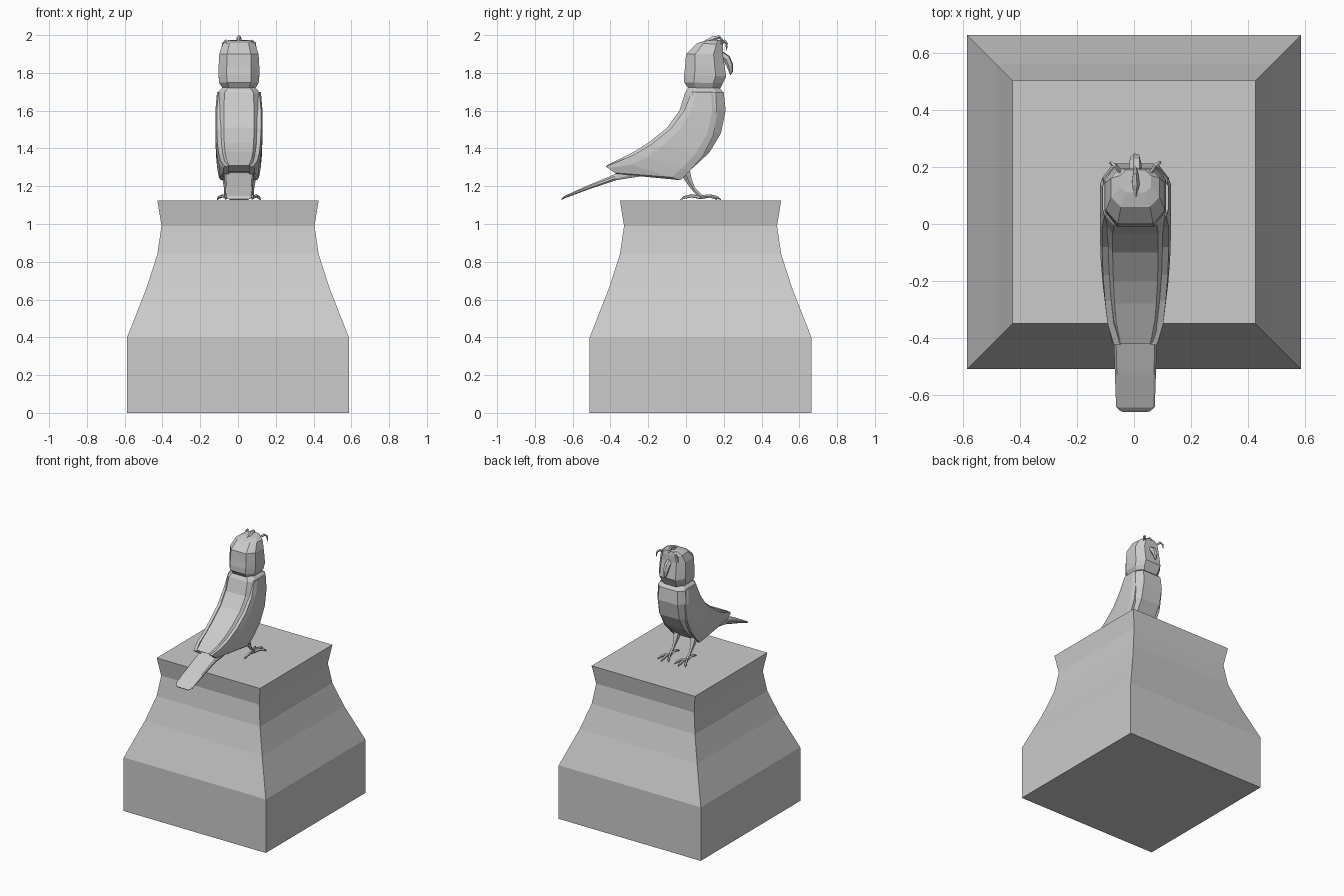
import bpy, bmesh, math
from mathutils import Vector

cube = bpy.data.objects.get("Cube")
if cube:
    bpy.data.objects.remove(cube, do_unlink=True)

stone = bpy.data.materials.new("plain grey")
stone.use_nodes = True
GREY = (0.6, 0.6, 0.6, 1)
stone.diffuse_color = GREY
stone.node_tree.nodes["Principled BSDF"].inputs["Base Color"].default_value = GREY
CX = 0.005  # bird centre line


def loft(name, rings):
    """Skin a list of equal rings of points and cap both ends."""
    bm = bmesh.new()
    loops = [[bm.verts.new(p) for p in ring] for ring in rings]
    n = len(loops[0])
    for a, b in zip(loops, loops[1:]):
        for i in range(n):
            j = (i + 1) % n
            bm.faces.new((a[i], a[j], b[j], b[i]))
    bm.faces.new(loops[0][::-1])
    bm.faces.new(loops[-1])
    bmesh.ops.recalc_face_normals(bm, faces=bm.faces)
    mesh = bpy.data.meshes.new(name)
    bm.to_mesh(mesh)
    bm.free()
    mesh.materials.append(stone)
    obj = bpy.data.objects.new(name, mesh)
    bpy.context.collection.objects.link(obj)
    return obj


def section(back, front, half, flat=0.68, cut=0.2):
    """Chamfered ring between a back and a front (y, z) point."""
    b, f = Vector((CX, *back)), Vector((CX, *front))
    shape = [(-flat, 0), (flat, 0), (1, cut), (1, 1 - cut),
             (flat, 1), (-flat, 1), (-1, 1 - cut), (-1, cut)]
    return [b.lerp(f, t) + Vector((s * half, 0, 0)) for s, t in shape]


def tube(name, points, radii, sides=5):
    """Tapered tube along a path."""
    pts = [Vector(p) for p in points]
    rings = []
    for i, (p, r) in enumerate(zip(pts, radii)):
        d = (pts[min(i + 1, len(pts) - 1)] - pts[max(i - 1, 0)]).normalized()
        u = d.cross(Vector((0.9, 0.1, 0.3))).normalized()
        v = d.cross(u)
        angles = [math.tau * k / sides for k in range(sides)]
        rings.append([p + r * (math.cos(a) * u + math.sin(a) * v) for a in angles])
    return loft(name, rings)


# Pedestal: square rings following a profile of half width and height
profile = [(0.587, 0), (0.587, 0.4), (0.485, 0.66), (0.427, 0.84),
           (0.405, 0.99), (0.427, 1.125)]
corners = [(-1, -1), (1, -1), (1, 1), (-1, 1)]
loft("pedestal", [[(h * x, 0.077 + h * y, z) for x, y in corners] for h, z in profile])

# Body, from the neck to the rump
loft("body", [section(*s) for s in [
    ((0.015, 1.725), (0.175, 1.72), 0.085),
    ((-0.005, 1.695), (0.2, 1.695), 0.112),
    ((-0.035, 1.6), (0.21, 1.6), 0.118),
    ((-0.1, 1.51), (0.185, 1.48), 0.118),
    ((-0.2, 1.43), (0.125, 1.38), 0.114),
    ((-0.28, 1.38), (0.045, 1.305), 0.108),
    ((-0.34, 1.35), (-0.02, 1.25), 0.1),
    ((-0.42, 1.31), (-0.36, 1.275), 0.078)]])

# Folded wings on each side: back edge, front edge, outer width
wing = [((0.03, 1.7), (0.15, 1.7), 0.116), ((-0.01, 1.6), (0.165, 1.59), 0.125),
        ((-0.08, 1.505), (0.145, 1.47), 0.125), ((-0.18, 1.425), (0.09, 1.36), 0.122),
        ((-0.27, 1.37), (0.02, 1.28), 0.115), ((-0.35, 1.335), (-0.03, 1.232), 0.106),
        ((-0.425, 1.305), (-0.37, 1.265), 0.083)]
for side, label in ((1, "left"), (-1, "right")):
    rings = []
    for back, front, w in wing:
        b, f = Vector((0, *back)), Vector((0, *front))
        rings.append([b.lerp(f, t) + Vector((CX + side * x, 0, 0))
                      for x, t in ((w - 0.03, 0), (w - 0.008, 0), (w, 0.2),
                                   (w, 0.85), (w - 0.01, 1), (w - 0.03, 1))])
    loft(label + "_wing", rings)

# Tail feathers
loft("tail", [section(*s, flat=0.9, cut=0.3) for s in [
    ((-0.24, 1.31), (-0.22, 1.255), 0.08),
    ((-0.38, 1.262), (-0.37, 1.232), 0.077),
    ((-0.53, 1.2), (-0.53, 1.178), 0.072),
    ((-0.645, 1.148), (-0.64, 1.137), 0.068),
    ((-0.66, 1.132), (-0.658, 1.127), 0.05)]])

# Head, from the neck to the crown
loft("head", [section(*s, flat=0.6, cut=0.25) for s in [
    ((0.015, 1.715), (0.18, 1.715), 0.085),
    ((-0.01, 1.75), (0.195, 1.745), 0.104),
    ((-0.01, 1.79), (0.213, 1.78), 0.108),
    ((-0.005, 1.83), (0.205, 1.83), 0.108),
    ((0.0, 1.9), (0.195, 1.9), 0.104),
    ((0.06, 1.958), (0.195, 1.95), 0.085),
    ((0.11, 1.972), (0.19, 1.975), 0.055)]])
tube("crown_tuft", [(CX, 0.09, 1.962), (CX, 0.14, 1.978), (CX, 0.175, 1.99),
                    (CX, 0.2, 1.965)], [0.004, 0.015, 0.01, 0.004])

# Hooked beak
tube("beak", [(CX, 0.18, 1.9), (CX, 0.215, 1.875), (CX, 0.232, 1.84),
              (CX, 0.238, 1.805), (CX, 0.235, 1.79)],
     [0.02, 0.022, 0.018, 0.01, 0.002], 6)

for side, label in ((1, "left"), (-1, "right")):
    # Curled brow feather
    tube(label + "_brow", [(CX + side * x, y, z) for x, y, z in (
        (0.045, 0.17, 1.95), (0.07, 0.205, 1.968), (0.085, 0.215, 1.955),
        (0.09, 0.215, 1.92))], [0.006, 0.009, 0.007, 0.002])

    # Leg with feathered thigh
    foot = Vector((CX + side * 0.07, 0.08, 1.145))
    tube(label + "_leg", [(foot.x, -0.01, 1.29), (foot.x, 0.015, 1.23),
                          (foot.x, 0.04, 1.185), foot], [0.032, 0.018, 0.01, 0.011])

    # Three spread front toes and one hind toe, each ending in a claw
    for angle, length in ((-28, 0.095), (0, 0.105), (28, 0.095), (180, 0.11)):
        a = math.radians(angle)
        d = Vector((math.sin(a), math.cos(a), 0)) * length
        up = Vector((0, 0, 0.004))
        tube(f"{label}_toe", [foot - up, foot + d * 0.45 + up, foot + d * 0.8 - up,
                              foot + d - up * 4], [0.01, 0.009, 0.008, 0.002])
